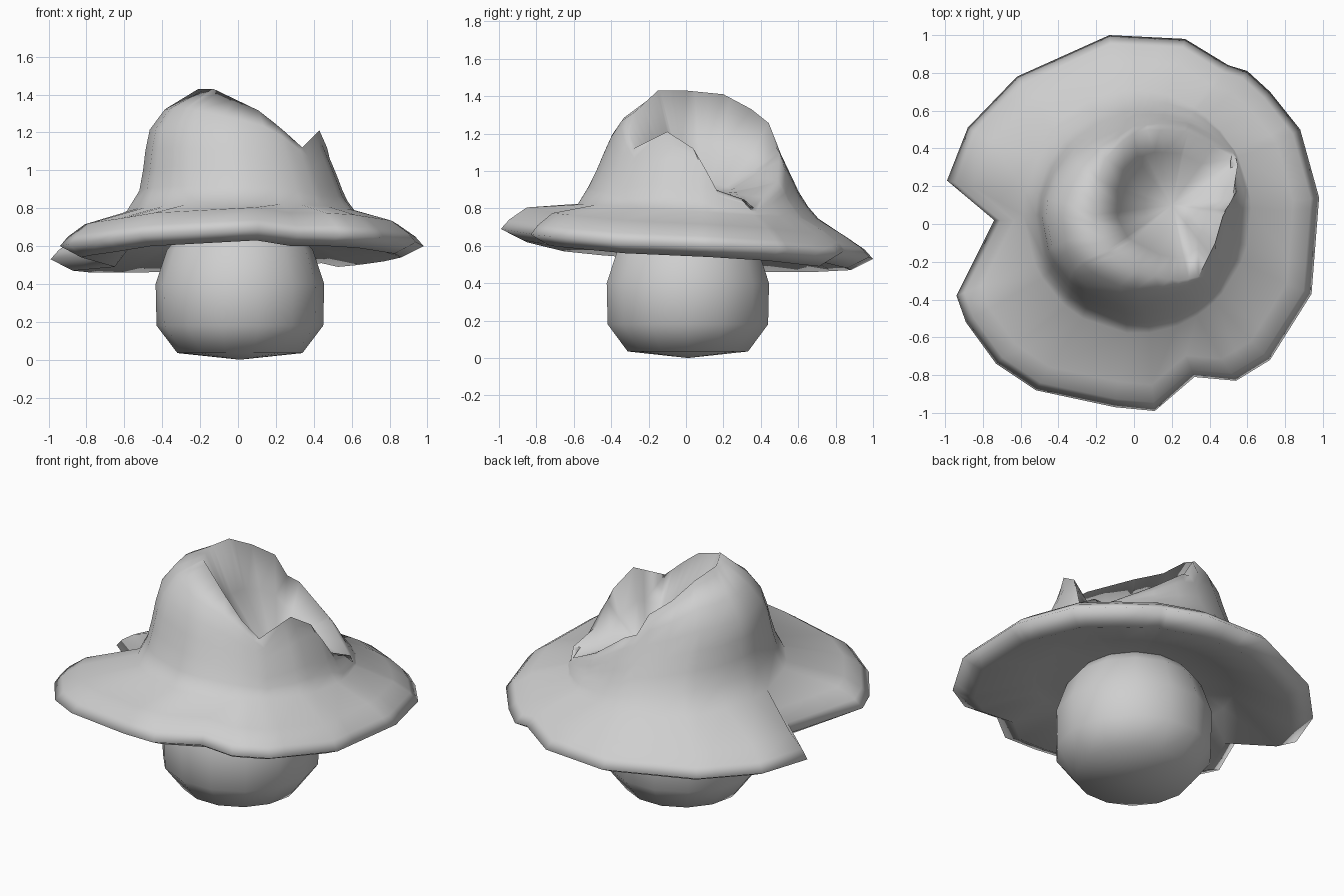
import bpy, bmesh, math
from mathutils import Vector

if "Cube" in bpy.data.objects:
    bpy.data.objects.remove(bpy.data.objects["Cube"], do_unlink=True)

GREY = (0.62, 0.62, 0.62, 1)
grey = bpy.data.materials.new("plain_grey")
grey.diffuse_color = GREY
grey.use_nodes = True
grey.node_tree.nodes["Principled BSDF"].inputs["Base Color"].default_value = GREY

# Wavy, notched brim edge, anticlockwise
RIM = [(.98, .14, .60), (.88, .50, .58), (.72, .70, .56), (.60, .81, .55), (.50, .84, .57),
       (.27, .98, .54), (-.13, 1.0, .53), (-.62, .78, .52), (-.88, .51, .52),
       (-.99, .23, .53), (-.74, .02, .55), (-.94, -.38, .60), (-.89, -.52, .61),
       (-.73, -.74, .63), (-.52, -.88, .66), (-.10, -.97, .68), (.11, -.99, .69),
       (.32, -.81, .66), (.54, -.83, .66), (.72, -.72, .65), (.94, -.37, .62)]
# Torn edge of the crown, anticlockwise
TEAR = [(.47, .04, 1.12), (.52, .13, .91), (.55, .31, .85), (.54, .35, .79),
        (.27, .49, .95), (.07, .50, 1.10), (.00, .48, 1.13), (-.05, .45, 1.25),
        (-.15, .35, 1.33), (-.20, .20, 1.41), (-.21, .00, 1.43), (-.13, -.15, 1.43),
        (.12, -.28, 1.31), (.24, -.30, 1.21), (.34, -.28, 1.12), (.43, -.10, 1.21)]
# Crown cross-sections: height, centre x and y, radius x and y
CROWN = [(.72, .00, .03, .66, .70), (.80, .02, .03, .59, .63), (.85, .02, .03, .55, .59),
         (.97, .01, .035, .515, .53), (1.10, -.01, .03, .48, .47),
         (1.22, -.02, .035, .445, .42), (1.35, -.05, .04, .315, .32),
         (1.45, -.10, .05, .15, .20)]
FLOOR = Vector((.20, .10, .88))


def angle(p):
    return math.atan2(p[1], p[0]) % math.tau


def on_loop(loop, a):
    """Point where the ray at angle a crosses a closed loop round the z axis."""
    d = Vector((math.cos(a), math.sin(a)))
    for p, q in zip(loop, loop[1:] + loop[:1]):
        if (a - angle(p)) % math.tau <= (angle(q) - angle(p)) % math.tau + 1e-6:
            cp, cq = d.cross(Vector(p[:2])), d.cross(Vector(q[:2]))
            return Vector(p).lerp(Vector(q), cp / (cp - cq))


def crown_point(a, z):
    for low, high in zip(CROWN, CROWN[1:]):
        if z <= high[0]:
            f = (z - low[0]) / (high[0] - low[0])
            cx, cy, rx, ry = (u + (v - u) * f for u, v in zip(low[1:], high[1:]))
            return Vector((cx + rx * math.cos(a), cy + ry * math.sin(a), z))


def scaled(p, s, dz):
    return Vector((p.x * s, p.y * s, p.z + dz))


def loft(name, columns, smooth):
    """Skin matching columns of points into a closed shell, with fan caps."""
    bm = bmesh.new()
    start, end = bm.verts.new(columns[0][0]), bm.verts.new(columns[0][-1])
    cols = [[bm.verts.new(p) for p in c[1:-1]] for c in columns]
    for a, b in zip(cols, cols[1:] + cols[:1]):
        bm.faces.new((start, b[0], a[0]))
        bm.faces.new((end, a[-1], b[-1]))
        for i in range(len(a) - 1):
            bm.faces.new((a[i], b[i], b[i + 1], a[i + 1]))
    bmesh.ops.recalc_face_normals(bm, faces=bm.faces)
    mesh = bpy.data.meshes.new(name)
    bm.to_mesh(mesh)
    bm.free()
    mesh.materials.append(grey)
    ob = bpy.data.objects.new(name, mesh)
    bpy.context.collection.objects.link(ob)
    bpy.ops.object.select_all(action='DESELECT')
    ob.select_set(True)
    bpy.context.view_layer.objects.active = ob
    bpy.ops.object.shade_smooth_by_angle(angle=math.radians(smooth))


# Cap: underside, rounded brim, crown wall, torn edge and sloping hollow
angles = [angle(p) for p in RIM]
angles += [a for a in map(angle, TEAR) if all(abs(a - b) > .03 for b in angles)]
columns = []
for a in sorted(angles):
    rim, tear = on_loop(RIM, a), on_loop(TEAR, a)
    ray = Vector((math.cos(a), math.sin(a), 0))
    base_z = .785 - .04 * math.sin(a)
    column = [Vector((0, 0, .68)), ray * .36 + Vector((0, 0, .65)),
              ray * .56 + Vector((0, 0, .64 - .05 * math.sin(a))),
              scaled(rim, .88, -.06), rim, scaled(rim, .955, .05), scaled(rim, .86, .115)]
    column += [crown_point(a, base_z + (tear.z - base_z) * k / 6) for k in range(6)]
    column.append(tear)
    for flat, drop in ((.3, .5), (.65, .9)):
        p = tear.lerp(FLOOR, flat)
        p.z = tear.z + (FLOOR.z - tear.z) * drop
        column.append(p)
    column.append(FLOOR)
    columns.append(column)
loft("cap", columns, 120)

# Stem: squat rounded bulb
PROFILE = [(0, 0), (.33, .035), (.44, .18), (.445, .40), (.385, .58), (.30, .68), (0, .70)]
SIDES = 14
loft("stem", [[Vector((.01 + r * math.cos(i * math.tau / SIDES),
                       .01 + r * math.sin(i * math.tau / SIDES), z)) for r, z in PROFILE]
              for i in range(SIDES)], 75)
